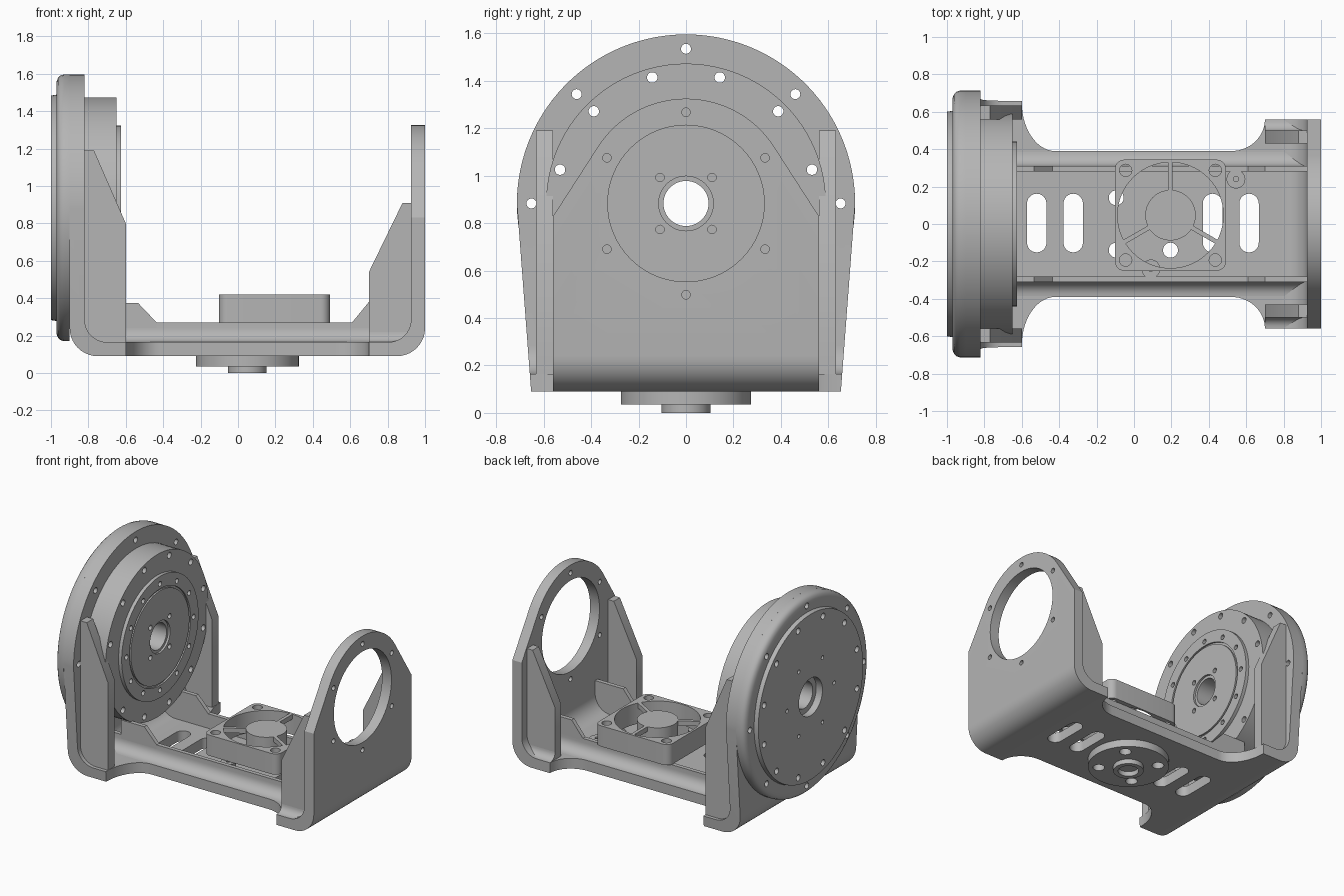
import bpy, bmesh
from math import cos, sin, radians, pi
from mathutils import Vector

cube = bpy.data.objects.get("Cube")
if cube:
    bpy.data.objects.remove(cube)

grey = bpy.data.materials.new("machined grey")
grey.use_nodes = True
grey.diffuse_color = (0.46, 0.46, 0.46, 1)
grey.node_tree.nodes["Principled BSDF"].inputs["Base Color"].default_value = (0.46, 0.46, 0.46, 1)
AXLE = 0.883   # height of the tilt axis


def arc(cx, cy, rx, a0, a1, n=12, ry=None):
    ry = rx if ry is None else ry
    angles = [radians(a0 + (a1 - a0) * i / n) for i in range(n + 1)]
    return [(cx + rx * cos(a), cy + ry * sin(a)) for a in angles]


def circle(cx, cy, r, n=32):
    return arc(cx, cy, r, 0, 360, n)[:-1]


def ring_of(cx, cy, ring, r, count, start=0):
    return [circle(cx + ring * cos(a), cy + ring * sin(a), r, 20)
            for a in (radians(start) + 2 * pi * i / count for i in range(count))]


def mirrored(pts):
    return pts + [(-a, b) for a, b in reversed(pts)]


def finish(name, bm):
    bmesh.ops.recalc_face_normals(bm, faces=bm.faces)
    mesh = bpy.data.meshes.new(name)
    bm.to_mesh(mesh)
    bm.free()
    mesh.materials.append(grey)
    obj = bpy.data.objects.new(name, mesh)
    bpy.context.collection.objects.link(obj)
    return obj


def prism(name, outlines, axis, lo, hi):
    """Extrude one or more flat outlines along an axis."""
    place = {"x": lambda a, b, t: (t, a, b),
             "y": lambda a, b, t: (a, t, b),
             "z": lambda a, b, t: (a, b, t)}[axis]
    bm = bmesh.new()
    for pts in outlines:
        ends = [[bm.verts.new(place(a, b, t)) for a, b in pts] for t in (lo, hi)]
        for end in ends:
            bm.faces.new(end)
        for i in range(len(pts)):
            j = (i + 1) % len(pts)
            bm.faces.new((ends[0][i], ends[0][j], ends[1][j], ends[1][i]))
    return finish(name, bm)


def lathe(name, profile, steps=96):
    """Turn a closed (x, radius) profile about the tilt axis."""
    bm = bmesh.new()
    rings = [[bm.verts.new((x, r * cos(2 * pi * i / steps), AXLE + r * sin(2 * pi * i / steps)))
              for i in range(steps)] for x, r in profile]
    for k, ring in enumerate(rings):
        other = rings[(k + 1) % len(rings)]
        for i in range(steps):
            j = (i + 1) % steps
            bm.faces.new((ring[i], ring[j], other[j], other[i]))
    return finish(name, bm)


def combine(obj, tool, operation="DIFFERENCE"):
    mod = obj.modifiers.new("cut", "BOOLEAN")
    mod.operation, mod.solver, mod.object = operation, "EXACT", tool
    graph = bpy.context.evaluated_depsgraph_get()
    mesh = bpy.data.meshes.new_from_object(obj.evaluated_get(graph))
    obj.modifiers.clear()
    obj.data = mesh
    bpy.data.objects.remove(tool)


def drill(obj, outlines, axis, lo=-2, hi=2):
    combine(obj, prism("cutter", outlines, axis, lo, hi))


def bend(outer, inner, end, top):
    """Side profile of an upright curving into the floor."""
    s = 1 if outer > 0 else -1
    low = [(outer - s * 0.15 + s * 0.15 * sin(radians(a)), 0.24 - 0.15 * cos(radians(a)))
           for a in range(0, 91, 9)]
    high = [(inner - s * 0.12 + s * 0.12 * cos(radians(a)), 0.285 - 0.12 * sin(radians(a)))
            for a in range(0, 91, 9)]
    return [(end, 0.09)] + low + [(outer, top), (inner, top)] + high + [(end, 0.165)]


# Floor with concave waist, ventilation slots and mounting holes
half = [(-0.6, 0.65)] + arc(-0.42, 0.65, 0.18, 180, 270, 14, 0.26) \
    + arc(0.52, 0.56, 0.18, 270, 360, 14, 0.17)
half = half[1:]
floor = prism("floor", [half + [(x, -y) for x, y in reversed(half)]], "z", 0.09, 0.165)
slots = [arc(x, 0.11, 0.052, 0, 180) + arc(x, -0.1, 0.052, 180, 360)
         for x in (-0.52, -0.325, 0.42, 0.615)]
bolts = [circle(0.05 + sx * 0.145, sy * 0.14, 0.04) for sx in (-1, 1) for sy in (-1, 1)]
drill(floor, slots + bolts, "z")

# Uprights
drive_upright = prism("drive_upright", [bend(-0.9, -0.82, -0.6, 1.7)], "y", -0.8, 0.8)
shape = mirrored([(0.65, 0.05)] + arc(0, AXLE, 0.713, 0, 88, 30))
combine(drive_upright, prism("outline", [shape], "x", -1.2, 0), "INTERSECT")
drill(drive_upright, [circle(0, AXLE, 0.58, 64)] + ring_of(0, AXLE, 0.652, 0.021, 8), "x", -1.2, -0.7)

idler_upright = prism("idler_upright", [bend(1.0, 0.925, 0.7, 1.5)], "y", -0.8, 0.8)
shape = mirrored([(0.56, 0.05), (0.56, 0.83)] + arc(0, AXLE, 0.442, 33, 89, 20))
combine(idler_upright, prism("outline", [shape], "x", 0, 1.2), "INTERSECT")
drill(idler_upright, [circle(0, AXLE, 0.33, 64)] + ring_of(0, AXLE, 0.385, 0.018, 6, 30), "x", 0.8, 1.2)

# Side wings, floor rails and their fillets, front and back
drive_wing = [(-0.83, 0.15), (-0.83, 1.19), (-0.77, 1.19), (-0.6, 0.8), (-0.6, 0.15)]
idler_wing = [(0.95, 0.16), (0.7, 0.16), (0.7, 0.54), (0.88, 0.91), (0.95, 0.91)]
drive_gusset = [(-0.72, 0.2), (-0.72, 0.375), (-0.535, 0.375), (-0.435, 0.27), (-0.435, 0.2)]
idler_gusset = [(0.61, 0.2), (0.61, 0.27), (0.7, 0.38), (0.94, 0.38), (0.94, 0.2)]
for side, s in (("front", -1), ("back", 1)):
    for part, pts, lo, hi in (("drive_wing", drive_wing, 0.56, 0.633),
                              ("idler_wing", idler_wing, 0.43, 0.5),
                              ("drive_gusset", drive_gusset, 0.28, 0.31),
                              ("idler_gusset", idler_gusset, 0.28, 0.31)):
        prism(f"{side}_{part}", [pts], "y", s * lo, s * hi)
    rail = [(0.28, 0.14), (0.385, 0.14)] + arc(0.385, 0.24, 0.075, 270, 180, 8) \
        + [(0.31, 0.27), (0.28, 0.27)]
    prism(f"{side}_rail", [[(s * y, z) for y, z in rail]], "x", -0.8, 0.94)
    fillet = [(0.48, 0.15), (0.555, 0.15)] + arc(0.555, 0.22, 0.055, 270, 180, 8) + [(0.48, 0.22)]
    prism(f"{side}_wing_fillet", [[(s * y, z) for y, z in fillet]], "x", 0.7, 0.94)

# Round drive unit
housing = lathe("drive_housing", [
    (-0.95, 0.095), (-0.95, 0.135), (-1, 0.135), (-1, 0.6), (-0.97, 0.605),
    (-0.97, 0.675), (-0.962, 0.695), (-0.95, 0.707), (-0.93, 0.713), (-0.9, 0.713),
    (-0.9, 0.59), (-0.65, 0.59), (-0.65, 0.44), (-0.625, 0.44), (-0.625, 0.35),
    (-0.637, 0.35), (-0.637, 0.335), (-0.625, 0.335), (-0.625, 0.115), (-0.64, 0.115),
    (-0.64, 0.095)])
drill(housing, ring_of(0, AXLE, 0.652, 0.021, 8) + ring_of(0, AXLE, 0.55, 0.022, 12, 15), "x", -1.2, -0.5)
drill(housing, ring_of(0, AXLE, 0.385, 0.018, 12) + ring_of(0, AXLE, 0.155, 0.018, 4, 45), "x", -0.68, -0.5)
drill(housing, ring_of(0, AXLE, 0.27, 0.014, 6), "x", -1.2, -0.97)

# Swivel boss under the floor
boss = prism("swivel_boss", [circle(0.05, 0, 0.275, 64)], "z", 0.035, 0.09)
drill(boss, bolts, "z")
pin = prism("swivel_pin", [circle(0.05, 0, 0.103, 48)], "z", 0, 0.035)
drill(pin, [circle(0.05, 0, 0.07, 40)], "z")

# Cooling fan on standoffs
FX, FY = 0.195, 0.047
square = []
for k, (sx, sy) in enumerate(((1, 1), (-1, 1), (-1, -1), (1, -1))):
    square += arc(FX + sx * 0.247, FY + sy * 0.247, 0.05, 90 * k, 90 * k + 90, 8)
fan = prism("fan_frame", [square], "z", 0.27, 0.42)
drill(fan, [circle(FX, FY, 0.283, 64)] + ring_of(FX, FY, 0.339, 0.033, 4, 45), "z")
prism("fan_hub", [circle(FX, FY, 0.135, 48)], "z", 0.29, 0.42)
spokes = []
for angle in (90, 210, 330):
    d = Vector((cos(radians(angle)), sin(radians(angle))))
    n = Vector((-d.y, d.x)) * 0.012
    c = Vector((FX, FY))
    spokes.append([tuple(p) for p in (c + d * 0.13 + n, c + d * 0.29 + n, c + d * 0.29 - n, c + d * 0.13 - n)])
prism("fan_spokes", spokes, "z", 0.385, 0.42)
for name, x, y in (("back_standoff", 0.545, 0.24), ("front_standoff", 0.09, -0.24)):
    post = prism(name, [circle(x, y, 0.05)], "z", 0.15, 0.265)
    drill(post, [circle(x, y, 0.014, 16)], "z", 0.2, 0.4)

# Shading
bpy.ops.object.select_all(action="DESELECT")
for obj in bpy.context.collection.objects:
    if obj.type == "MESH" and obj.data.materials and obj.data.materials[0] == grey:
        obj.select_set(True)
        bpy.context.view_layer.objects.active = obj
bpy.ops.object.shade_smooth_by_angle(angle=radians(30))
